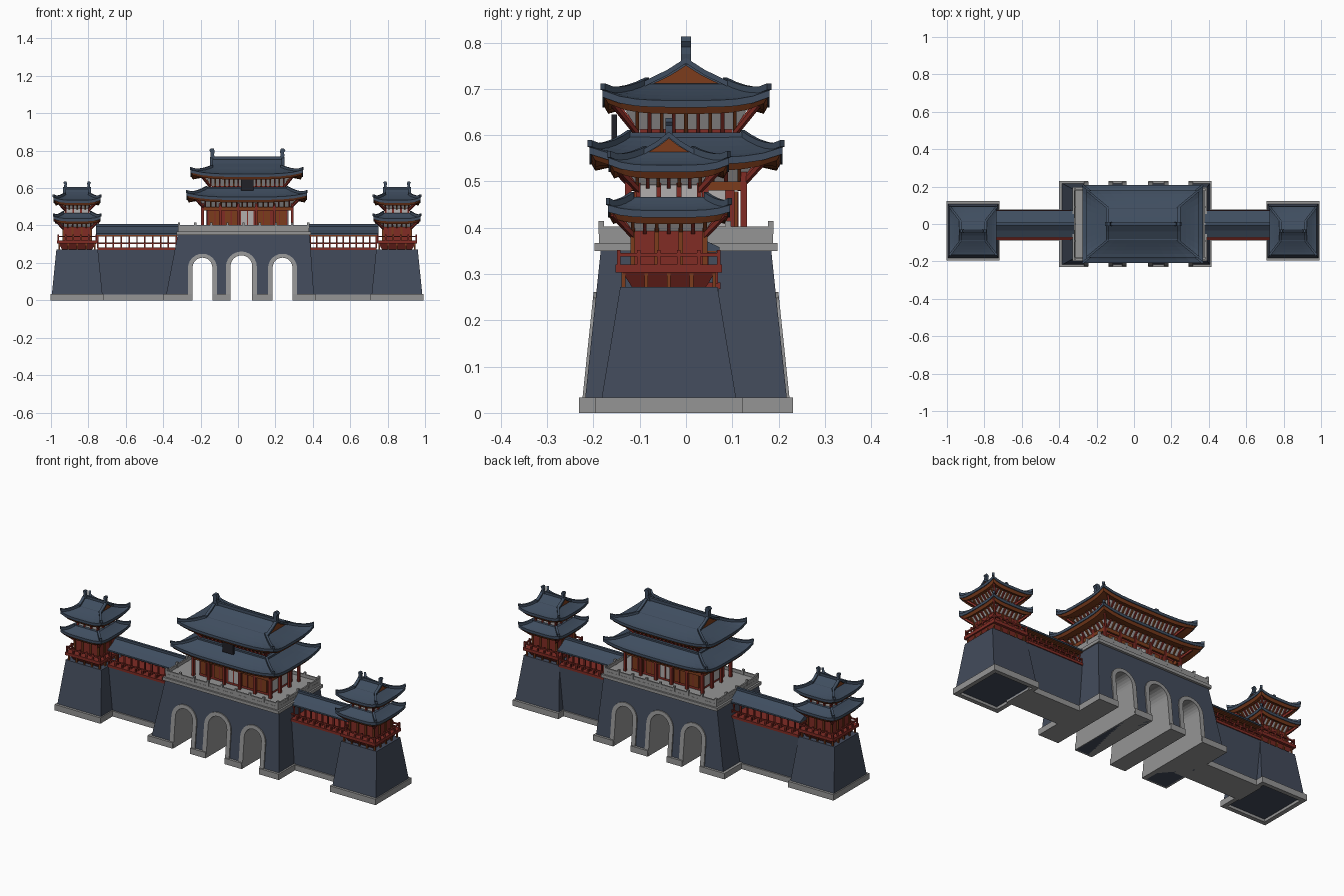
import bpy
import bmesh
import math

if "Cube" in bpy.data.objects:
    bpy.data.objects.remove(bpy.data.objects["Cube"])

COLOURS = {
    "wall_slate": (0.055, 0.07, 0.105),
    "roof_slate": (0.05, 0.075, 0.115),
    "stone_grey": (0.3, 0.3, 0.3),
    "deep_red": (0.22, 0.025, 0.018),
    "rust_brown": (0.2, 0.045, 0.012),
    "pale_plaster": (0.45, 0.43, 0.43),
    "dark_plaque": (0.015, 0.015, 0.02),
}
WALL, ROOF, STONE, RED, RUST, PALE, DARK = range(7)
MATS = []
for label, rgb in COLOURS.items():
    m = bpy.data.materials.new(label)
    m.use_nodes = True
    m.diffuse_color = (*rgb, 1)
    bsdf = m.node_tree.nodes["Principled BSDF"]
    bsdf.inputs["Base Color"].default_value = (*rgb, 1)
    bsdf.inputs["Roughness"].default_value = 0.8
    MATS.append(m)


def finish(bm, name):
    bmesh.ops.recalc_face_normals(bm, faces=bm.faces[:])
    me = bpy.data.meshes.new(name)
    bm.to_mesh(me)
    bm.free()
    for m in MATS:
        me.materials.append(m)
    ob = bpy.data.objects.new(name, me)
    bpy.context.collection.objects.link(ob)


def loft(bm, rings, mat, under=0):
    # skin closed rings and cap both ends; the first 'under' bands are rust
    rows = [[bm.verts.new(p) for p in r] for r in rings]
    n = len(rows[0])
    for k, (a, b) in enumerate(zip(rows, rows[1:])):
        for i in range(n):
            f = bm.faces.new((a[i], a[(i + 1) % n], b[(i + 1) % n], b[i]))
            f.material_index = RUST if k < under else mat
    bm.faces.new(rows[0]).material_index = RUST if under else mat
    bm.faces.new(rows[-1]).material_index = mat


def rect(cx, cy, hx, hy, z):
    return [(cx + sx * hx, cy + sy * hy, z) for sx, sy in ((-1, -1), (1, -1), (1, 1), (-1, 1))]


def taper(bm, cx, cy, low, high, z0, z1, mat):
    loft(bm, [rect(cx, cy, *low, z0), rect(cx, cy, *high, z1)], mat)


def block(bm, cx, cy, hx, hy, z0, z1, mat):
    taper(bm, cx, cy, (hx, hy), (hx, hy), z0, z1, mat)


def span(bm, x0, x1, y0, y1, z0, z1, mat):
    block(bm, (x0 + x1) / 2, (y0 + y1) / 2, (x1 - x0) / 2, (y1 - y0) / 2, z0, z1, mat)


def beam(bm, pts, w, h, mat):
    # rectangular section swept along a path, widened sideways in plan
    dx, dy = pts[-1][0] - pts[0][0], pts[-1][1] - pts[0][1]
    d = math.hypot(dx, dy)
    nx, ny = -dy / d * w, dx / d * w
    loft(bm, [[(x + nx, y + ny, z - h), (x - nx, y - ny, z - h), (x - nx, y - ny, z + h),
               (x + nx, y + ny, z + h)] for x, y, z in pts], mat)


def eave_ring(cx, cy, hx, hy, z, lift, n=10):
    c = rect(cx, cy, hx, hy, z)
    out = []
    for a, b in zip(c, c[1:] + c[:1]):
        for i in range(n):
            t = i / n
            out.append((a[0] + (b[0] - a[0]) * t, a[1] + (b[1] - a[1]) * t,
                        z + lift * abs(2 * t - 1) ** 4))
    return out


def skirt_roof(bm, cx, cy, eave, top, z0, z1, lift, inner):
    hx, hy = eave
    rings = [eave_ring(cx, cy, *inner, z0 + 0.005, 0),
             eave_ring(cx, cy, hx - 0.012, hy - 0.012, z0 - 0.012, lift),
             eave_ring(cx, cy, hx - 0.004, hy - 0.004, z0 + 0.002, lift),
             eave_ring(cx, cy, hx, hy, z0 + 0.002, lift)]
    hips = []
    for k in range(6):
        t = k / 5
        x, y = hx + (top[0] - hx) * t, hy + (top[1] - hy) * t
        z, up = z0 + 0.017 + (z1 - z0 - 0.017) * t ** 1.35, lift * (1 - t) ** 2
        rings.append(eave_ring(cx, cy, x, y, z, up))
        hips.append((x, y, z + up + 0.004))
    loft(bm, rings, ROOF, under=2)
    # raised hip ridges with an upturned tip
    hips[0] = (hips[0][0], hips[0][1], hips[0][2] + 0.004)
    for sx in (-1, 1):
        for sy in (-1, 1):
            beam(bm, [(cx + sx * x, cy + sy * y, z) for x, y, z in hips], 0.006, 0.007, ROOF)


def gable_top(bm, cx, cy, gx, gy, z0, z1, s):
    # upper saddle roof, rust gables, ridge and horned ridge ends
    prof = [(-gy, z0), (-gy * 0.45, z0 + (z1 - z0) * 0.48), (0, z1),
            (gy * 0.45, z0 + (z1 - z0) * 0.48), (gy, z0)]
    loft(bm, [[(cx + e * gx, cy + y, z) for y, z in prof] for e in (-1, 1)], ROOF)
    for e in (-1, 1):
        loft(bm, [[(cx + e * (gx + o), cy + y * 0.8, z0 + 0.003 + (z - z0) * 0.8) for y, z in prof]
                  for o in (0, 0.006)], RUST)
        for half in (prof[:3], prof[2:]):
            beam(bm, [(cx + e * (gx + 0.003), cy + y, z + 0.003) for y, z in half], 0.008, 0.006, ROOF)
        horn = [(-1.6, -0.4), (1.0, -0.4), (1.3, 1.4), (1.1, 2.6), (1.8, 3.5), (1.0, 4.4),
                (-0.4, 4.2), (-0.9, 3.0), (-0.5, 1.6)]
        loft(bm, [[(cx + e * (gx - 0.004 + u * 0.011 * s), cy + w, z1 + v * 0.0125 * s) for u, v in horn]
                  for w in (-0.011 * s, 0.011 * s)], ROOF)
    block(bm, cx, cy, gx, 0.007 * s, z1 - 0.01, z1 + 0.012 * s, ROOF)


def around(cx, cy, hx, hy, nx, ny):
    # evenly spaced stations on a rectangle, with outward directions
    for i in range(nx + 1):
        for s in (-1, 1):
            yield cx - hx + 2 * hx * i / nx, cy + s * hy, 0, s
    for i in range(ny + 1):
        for s in (-1, 1):
            yield cx + s * hx, cy - hy + 2 * hy * i / ny, s, 0


def brackets(bm, cx, cy, hx, hy, nx, ny, z0, z1, out):
    taper(bm, cx, cy, (hx, hy), (hx + out, hy + out), z0, z1, PALE)
    for k, (x, y, ox, oy) in enumerate(around(cx, cy, hx, hy, nx, ny)):
        o = out + 0.012
        beam(bm, [(x, y, z0), (x + ox * o, y + oy * o, z1 + 0.004)], 0.004, 0.007, RED if k % 4 < 2 else RUST)
    for sx in (-1, 1):
        for sy in (-1, 1):
            x, y, o = cx + sx * hx, cy + sy * hy, out + 0.025
            beam(bm, [(x, y, z0 - 0.01), (x + sx * o, y + sy * o, z1 + 0.01)], 0.005, 0.006, RED)


def posts(bm, cx, cy, hx, hy, nx, ny, r, z0, z1, mat):
    for x, y, _, _ in around(cx, cy, hx, hy, nx, ny):
        block(bm, x, y, r, r, z0, z1, mat)


def fence(bm, cx, cy, hx, hy, z0, z1, mat, w=0.004):
    for s in (-1, 1):
        block(bm, cx, cy + s * hy, hx + w, w, z0, z1, mat)
        block(bm, cx + s * hx, cy, w, hy + w, z0, z1, mat)


# gate base pierced by three arches, front and back walls leaning in
ARCHES = [(-0.19, 0.053, 0.228), (0.018, 0.058, 0.24), (0.238, 0.053, 0.228)]


def arch(cx, r, top):
    return [(cx - r, 0)] + [(cx - r * math.cos(math.pi * i / 12), top - r + r * math.sin(math.pi * i / 12))
                            for i in range(13)] + [(cx + r, 0)]


def leaning(bm, pts, extra, mat):
    loft(bm, [[(x, s * (0.221 - 0.105 * z + extra), z) for x, z in pts] for s in (-1, 1)], mat)


bm = bmesh.new()
outline = [(-0.39, 0)]
for cx, r, top in ARCHES:
    outline += arch(cx, r + 0.004, top + 0.004)
outline += [(0.408, 0), (0.383, 0.352), (-0.322, 0.352)]
leaning(bm, outline, 0, WALL)
finish(bm, "gate_base")

bm = bmesh.new()
for cx, r, top in ARCHES:
    leaning(bm, arch(cx, r, top) + arch(cx, r + 0.025, top + 0.021)[::-1], 0.006, STONE)
finish(bm, "arch_linings")

bm = bmesh.new()
for x0, x1 in ((-0.4, -0.245), (-0.136, -0.041), (0.077, 0.184), (0.292, 0.415)):
    span(bm, x0, x1, -0.231, 0.231, 0, 0.033, STONE)
finish(bm, "gate_plinths")

# terrace with stone balustrade
bm = bmesh.new()
block(bm, 0.03, 0, 0.36, 0.198, 0.35, 0.367, STONE)
block(bm, 0.03, 0, 0.35, 0.188, 0.367, 0.386, STONE)
fence(bm, 0.03, 0, 0.345, 0.183, 0.386, 0.403, STONE)
posts(bm, 0.03, 0, 0.345, 0.183, 8, 4, 0.006, 0.386, 0.415, STONE)
finish(bm, "terrace")

# main hall
HX = 0.05
bm = bmesh.new()
block(bm, HX, 0, 0.215, 0.105, 0.386, 0.5, RED)
for s in (-1, 1):
    for k in range(5):
        x = HX + (k - 2) * 0.086
        block(bm, x, s * 0.107, 0.034, 0.004, 0.4, 0.478, PALE if k == 2 else RUST)
        block(bm, x, s * 0.109, 0.003, 0.004, 0.4, 0.478, RED)
    block(bm, HX + s * 0.217, 0, 0.004, 0.085, 0.4, 0.485, PALE)
posts(bm, HX, 0, 0.24, 0.125, 5, 3, 0.007, 0.386, 0.52, RED)
fence(bm, HX, 0, 0.24, 0.125, 0.48, 0.5, RUST, 0.005)
brackets(bm, HX, 0, 0.225, 0.115, 16, 8, 0.495, 0.535, 0.03)
finish(bm, "hall_lower_storey")

bm = bmesh.new()
block(bm, HX, 0, 0.19, 0.1, 0.56, 0.63, RED)
brackets(bm, HX, 0, 0.195, 0.105, 16, 8, 0.612, 0.66, 0.03)
block(bm, HX, -0.155, 0.033, 0.006, 0.588, 0.645, DARK)
finish(bm, "hall_upper_storey")

bm = bmesh.new()
skirt_roof(bm, HX - 0.003, 0, (0.322, 0.208), (0.215, 0.122), 0.535, 0.6, 0.022, (0.22, 0.12))
fence(bm, HX, 0, 0.212, 0.118, 0.588, 0.606, ROOF, 0.008)
finish(bm, "hall_lower_roof")

bm = bmesh.new()
skirt_roof(bm, HX - 0.003, 0, (0.3, 0.18), (0.185, 0.085), 0.658, 0.713, 0.022, (0.2, 0.11))
gable_top(bm, HX, 0, 0.188, 0.09, 0.708, 0.758, 1)
finish(bm, "hall_upper_roof")

# corner towers
for side, tx in (("right", -0.86), ("left", 0.85)):
    cy = -0.037
    bm = bmesh.new()
    fence(bm, tx, cy, 0.13, 0.147, 0, 0.033, STONE, 0.012)
    taper(bm, tx, cy, (0.137, 0.148), (0.111, 0.105), 0.015, 0.272, WALL)
    finish(bm, side + "_tower_base")

    bm = bmesh.new()
    taper(bm, tx, cy, (0.08, 0.08), (0.1, 0.1), 0.272, 0.303, RED)
    posts(bm, tx, cy, 0.095, 0.098, 4, 4, 0.004, 0.272, 0.305, RUST)
    block(bm, tx, cy, 0.108, 0.115, 0.303, 0.32, RED)
    fence(bm, tx, cy, 0.102, 0.108, 0.338, 0.345, RED)
    posts(bm, tx, cy, 0.102, 0.108, 5, 5, 0.004, 0.32, 0.352, RED)
    finish(bm, side + "_tower_balcony")

    bm = bmesh.new()
    block(bm, tx, cy, 0.072, 0.076, 0.32, 0.42, RED)
    posts(bm, tx, cy, 0.074, 0.078, 3, 3, 0.005, 0.32, 0.41, RUST)
    brackets(bm, tx, cy, 0.074, 0.078, 6, 6, 0.393, 0.42, 0.02)
    block(bm, tx, cy, 0.06, 0.064, 0.45, 0.51, PALE)
    posts(bm, tx, cy, 0.062, 0.066, 3, 3, 0.005, 0.45, 0.51, RED)
    brackets(bm, tx, cy, 0.064, 0.068, 6, 6, 0.492, 0.522, 0.022)
    finish(bm, side + "_tower_storeys")

    bm = bmesh.new()
    skirt_roof(bm, tx, cy, (0.126, 0.132), (0.074, 0.08), 0.42, 0.466, 0.012, (0.07, 0.075))
    skirt_roof(bm, tx, cy, (0.126, 0.13), (0.066, 0.052), 0.518, 0.565, 0.016, (0.07, 0.075))
    gable_top(bm, tx, cy, 0.064, 0.056, 0.56, 0.598, 0.7)
    finish(bm, side + "_tower_roofs")

# curtain walls with covered galleries
for side, x0, x1, g0, g1 in (("right", -0.75, -0.33, -0.76, -0.32), ("left", 0.385, 0.74, 0.375, 0.75)):
    bm = bmesh.new()
    span(bm, x0, x1, -0.08, 0.07, 0.01, 0.27, WALL)
    span(bm, x0, x1, -0.088, 0.078, 0, 0.03, STONE)
    finish(bm, side + "_curtain_wall")

    bm = bmesh.new()
    span(bm, x0, x1, -0.085, 0.075, 0.268, 0.282, RED)
    for y in (-0.075, 0.065):
        span(bm, x0, x1, y - 0.004, y + 0.004, 0.302, 0.309, RED)
    for y in (-0.055, 0.045):
        span(bm, x0, x1, y - 0.004, y + 0.004, 0.342, 0.356, RUST)
    for i in range(11):
        x = x0 + (x1 - x0) * i / 10
        for y, top in ((-0.075, 0.31), (0.065, 0.31), (-0.055, 0.356), (0.045, 0.356)):
            block(bm, x, y, 0.004, 0.004, 0.28, top, RED)
    finish(bm, side + "_gallery_frame")

    bm = bmesh.new()
    half = [(-0.072, 0.358), (-0.036, 0.375), (0, 0.4)]
    prof = half + [(-y, z) for y, z in half[1::-1]] + [(0.072, 0.35), (-0.072, 0.35)]
    loft(bm, [[(x, y, z) for y, z in prof] for x in (g0, g1)], ROOF)
    span(bm, g0, g1, -0.066, 0.066, 0.346, 0.351, RUST)
    span(bm, g0, g1, -0.007, 0.007, 0.392, 0.408, ROOF)
    finish(bm, side + "_gallery_roof")
